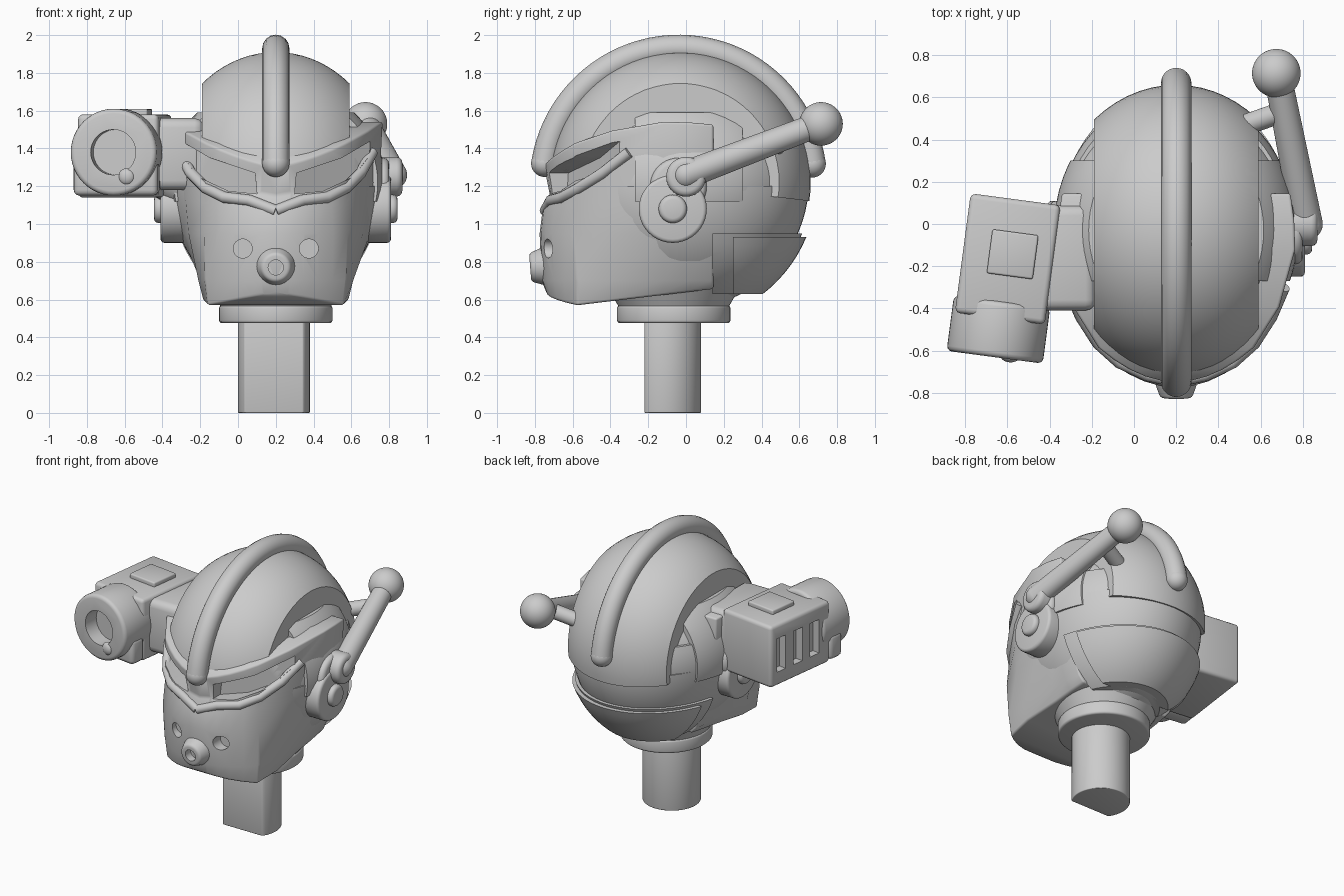
import bpy, bmesh
from math import radians
from mathutils import Vector, Matrix

old = bpy.data.objects.get("Cube")
if old:
    bpy.data.objects.remove(old)

GREY = (0.6, 0.6, 0.6, 1)
mat = bpy.data.materials.new("plain grey")
mat.use_nodes = True
mat.diffuse_color = GREY
mat.node_tree.nodes["Principled BSDF"].inputs["Base Color"].default_value = GREY

HEAD = (0.2, 0, 0)                 # parts are modelled about the head's mid plane
SKULL = Vector((0, -0.03, 1.22))


def make(name, bm, cutters=(), bevel=0, loc=HEAD, turn=0, angle=35):
    """Turn a bmesh into a shaded object, with bevel and cuts applied."""
    bmesh.ops.recalc_face_normals(bm, faces=bm.faces)
    me = bpy.data.meshes.new(name)
    bm.to_mesh(me)
    bm.free()
    ob = bpy.data.objects.new(name, me)
    bpy.context.collection.objects.link(ob)
    ob.location = loc
    ob.rotation_euler.z = turn
    if bevel:
        mod = ob.modifiers.new("bevel", 'BEVEL')
        mod.width, mod.segments, mod.angle_limit = bevel, 3, radians(35)
    for c in cutters:
        mod = ob.modifiers.new("cut", 'BOOLEAN')
        mod.object, mod.operation, mod.solver = c, 'DIFFERENCE', 'EXACT'
    if bevel or cutters:
        bpy.context.view_layer.update()
        done = bpy.data.meshes.new_from_object(ob.evaluated_get(bpy.context.evaluated_depsgraph_get()))
        ob.modifiers.clear()
        ob.data = done
    ob.data.materials.clear()
    ob.data.materials.append(mat)
    ob.data.shade_smooth()
    ob.data.set_sharp_from_angle(angle=radians(angle))
    return ob


def ball(radii, cuts=(), centre=SKULL):
    """Ellipsoid trimmed by planes; each cut is (point, outward normal)."""
    bm = bmesh.new()
    bmesh.ops.create_uvsphere(bm, u_segments=64, v_segments=40, radius=1)
    bmesh.ops.transform(bm, matrix=Matrix.Translation(centre) @ Matrix.Diagonal((*radii, 1)), verts=bm.verts)
    for co, no in cuts:
        trim(bm, co, no)
    return bm


def trim(bm, co, no):
    """Cut away what lies beyond a plane and close the hole."""
    bmesh.ops.bisect_plane(bm, geom=bm.verts[:] + bm.edges[:] + bm.faces[:],
                           plane_co=co, plane_no=no, clear_outer=True)
    bmesh.ops.holes_fill(bm, edges=[e for e in bm.edges if e.is_boundary], sides=0)


def rod(a, b, r1, r2=None, sides=40):
    a, b = Vector(a), Vector(b)
    bm = bmesh.new()
    m = Matrix.Translation((a + b) / 2) @ (b - a).to_track_quat('Z', 'Y').to_matrix().to_4x4()
    bmesh.ops.create_cone(bm, cap_ends=True, segments=sides, radius1=r1,
                          radius2=r1 if r2 is None else r2, depth=(b - a).length, matrix=m)
    return bm


def box(centre, size):
    bm = bmesh.new()
    bmesh.ops.create_cube(bm, size=1, matrix=Matrix.Translation(centre) @ Matrix.Diagonal((*size, 1)))
    return bm


def tube(points, radius):
    """Round bar along a path."""
    cu = bpy.data.curves.new("path", 'CURVE')
    cu.dimensions, cu.bevel_depth, cu.bevel_resolution, cu.use_fill_caps = '3D', radius, 6, True
    sp = cu.splines.new('POLY')
    sp.points.add(len(points) - 1)
    for p, co in zip(sp.points, points):
        p.co = (*co, 1)
    tmp = bpy.data.objects.new("path", cu)
    bpy.context.collection.objects.link(tmp)
    bm = bmesh.new()
    bm.from_mesh(bpy.data.meshes.new_from_object(tmp))
    bpy.data.objects.remove(tmp)
    return bm


def loft(rings):
    """Solid through a list of equal rings of points."""
    bm = bmesh.new()
    vs = [[bm.verts.new(p) for p in ring] for ring in rings]
    n = len(vs[0])
    for lo, hi in zip(vs, vs[1:]):
        for i in range(n):
            j = (i + 1) % n
            bm.faces.new((lo[i], lo[j], hi[j], hi[i]))
    # caps are strips across the mirrored ring
    for ring in (vs[0], vs[-1]):
        for i in range((n - 1) // 2):
            quad = [ring[i], ring[i + 1], ring[n - 1 - i], ring[(n - i) % n]]
            bm.faces.new(list(dict.fromkeys(quad)))
    return bm


# Cutters for the eye slots and the two face holes
EYE = [(.10, 1.16), (.11, 1.27), (.35, 1.35), (.52, 1.45), (.51, 1.38), (.41, 1.25), (.25, 1.175)]
eyes, holes = [], []
for s in (1, -1):
    rings = [[(s * x, -1, z) for x, z in EYE], [(s * x, -.70 + .7 * x, z) for x, z in EYE]]
    eyes.append(make("eye_cutter", loft(rings)))
    holes.append(make("hole_cutter", rod((s * .175, -1, .87), (s * .175, -.665, .87), .05)))

# Skull: lower core, narrower upper core, wide trimmed dome
make("lower_skull", ball((.56, .68, .67), [((0, 0, 1.2), (0, 0, 1)), ((0, 0, .6), (0, 0, -1))]), eyes)
make("upper_skull", ball((.56, .62, .5), [((0, 0, 1.1), (0, 0, -1))]), eyes)
make("dome", ball((.60, .69, .69), [((.39, 0, 0), (1, 0, 0)), ((-.39, 0, 0), (-1, 0, 0)),
                                     ((0, 0, 1.2), (0, -.12, -1))]), eyes)

# Back bowl plate and temple panels
make("back_bowl", ball((.60, .725, .74), [((0, 0, .93), (0, 0, 1)), ((0, 0, .63), (0, 0, -1)),
                                           ((0, .25, 0), (0, -1, 0))]))
make("bowl_rim", ball((.58, .70, .70), [((0, 0, .95), (0, 0, 1)), ((0, 0, .63), (0, 0, -1)),
                                         ((0, .14, 0), (0, -1, 0))]))
for s, side in ((1, "left"), (-1, "right")):
    make(side + "_temple_panel", ball((.58, .66, .53), [
        ((s * .36, 0, 0), (-s, 0, 0)), ((0, 0, 1.59), (0, 0, 1)), ((0, 0, 1.12), (0, 0, -1)),
        ((0, .3, 0), (0, 1, 0)), ((0, -.27, 0), (0, -1, 0))]))
    make(side + "_rear_panel", ball((.57, .65, .52), [
        ((s * .3, 0, 0), (-s, 0, 0)), ((0, 0, 1.38), (0, 0, 1)), ((0, 0, 1.15), (0, 0, -1)),
        ((0, .48, 0), (0, 1, 0)), ((0, .25, 0), (0, -1, 0))]))

# Crest: round bar following the dome
STEPS = 40
arc = [SKULL + Matrix.Rotation(radians(8 + 164 * i / STEPS), 3, 'X') @ Vector((0, .705 + .02 * (i / STEPS) ** 2, 0))
       for i in range(STEPS + 1)]
make("crest", tube(arc, .072), angle=60)
for co, name in ((arc[0], "crest_back_end"), (arc[-1], "crest_front_end")):
    make(name, ball((.072, .072, .072), centre=co))

# Face mask: lofted rows of (z, brow slant, front y, corner x, corner y, side x)
ROWS = [(.57, 0, -.74, .36, -.575, .36), (.70, 0, -.765, .375, -.58, .40),
        (.95, 0, -.775, .38, -.595, .50), (1.07, .3, -.76, .37, -.585, .54),
        (1.15, .8, -.72, .37, -.58, .555), (1.3, 1, -.75, .37, -.585, .565)]
rings = []
for z, slant, yf, wc, yc, ws in ROWS:
    half = [(f * wc, yf + (yc - yf) * f * f) for f in (0, .2, .4, .6, .8, 1)]
    half += [((wc + ws) / 2 + .022, (yc - .12) / 2 - .04), (ws, -.12), (ws - .005, .02), (ws * .96, .145)]
    ring = []
    for x, y in half:
        h = z + slant * (.2 * x + .4 * x * x)
        if z < .6:                 # chin rises at the middle and towards the neck
            h += .07 * (1 - x / wc) if y < -.57 else .12 * (y + .575)
        ring.append((x, y, h))
    rings.append(ring + [(-x, y, h) for x, y, h in reversed(ring[1:])])
make("face_mask", loft(rings), eyes + holes, bevel=.012)

# Raised lips under the eye slots
LIP = [(0, -.745, 1.07), (.14, -.715, 1.125), (.27, -.655, 1.14), (.37, -.565, 1.19), (.45, -.44, 1.27), (.51, -.30, 1.38)]
for s, side in ((1, "left"), (-1, "right")):
    make(side + "_eye_lip", tube([(s * x, y, z) for x, y, z in LIP], .03), angle=60)

# Snout
bore = make("snout_cutter", rod((0, -.9, .77), (0, -.765, .77), .04))
make("snout", rod((0, -.70, .78), (0, -.825, .77), .12, .075), [bore], bevel=.015)

# Neck collar and peg with a flat front
make("collar", rod((0, -.065, .475), (0, -.065, .57), .30, sides=64), bevel=.015)
make("collar_flare", rod((0, -.065, .56), (0, -.065, .68), .29, .36, 64))
bm = rod((-.01, -.11, 0), (-.01, -.11, .52), .19, sides=64)
trim(bm, (0, -.22, 0), (0, -1, 0))
make("neck_peg", bm, bevel=.015)

# Ear discs
for s, side in ((1, "left"), (-1, "right")):
    make(side + "_ear_disc", rod((s * .42, -.07, 1.08), (s * .61, -.07, 1.08), .18), bevel=.02)
    make(side + "_ear_arm", rod((s * .42, -.04, 1.2), (s * .60, -.04, 1.2), .15), bevel=.03)
    make(side + "_ear_button", rod((s * .58, -.07, 1.08), (s * .645, -.07, 1.08), .075), bevel=.025)

# Antenna on the left ear
make("antenna_pivot", rod((.5, 0, 1.25), (.67, 0, 1.25), .105), bevel=.03)
make("antenna_root", ball((.075, .075, .075), centre=(.62, 0, 1.26)))
make("antenna_rod", rod((.62, 0, 1.26), (.48, .71, 1.53), .075, .065))
make("antenna_ball", ball((.115, .115, .115), centre=(.475, .715, 1.53)))
make("antenna_strut", rod((.30, .46, 1.4), (.5, .53, 1.46), .05))

# Side scope: box body, barrel, top plate, all slightly turned
SCOPE = dict(loc=(-.61, -.25, 0), turn=-.132)
slots = [make("slot_cutter", box((-.22, y, 1.36), (.12, .085, .24)), **SCOPE) for y in (-.05, .11, .27)]
make("scope_body", box((0, .085, 1.36), (.43, .57, .44)), slots, bevel=.025, **SCOPE)
lens = make("lens_cutter", rod((0, -.6, 1.38), (0, -.28, 1.38), .12), **SCOPE)
make("scope_barrel", rod((0, -.385, 1.38), (0, -.12, 1.38), .23, sides=48), [lens], bevel=.025, **SCOPE)
make("scope_foot", box((0, -.25, 1.24), (.45, .12, .18)), [lens], bevel=.03, **SCOPE)
make("scope_top_plate", box((.02, .11, 1.585), (.22, .21, .05)), bevel=.01, **SCOPE)
make("lens_stud", ball((.045, .03, .045), centre=(.07, -.37, 1.25)), **SCOPE)
make("scope_mount", box((-.56, -.16, 1.37), (.36, .50, .38)), bevel=.05)
make("scope_mount_gusset", rod((-.64, -.15, 1.3), (-.4, -.15, 1.18), .14), bevel=.03)

# Cutters are no longer needed
for ob in [o for o in bpy.data.objects if "_cutter" in o.name]:
    bpy.data.objects.remove(ob)
